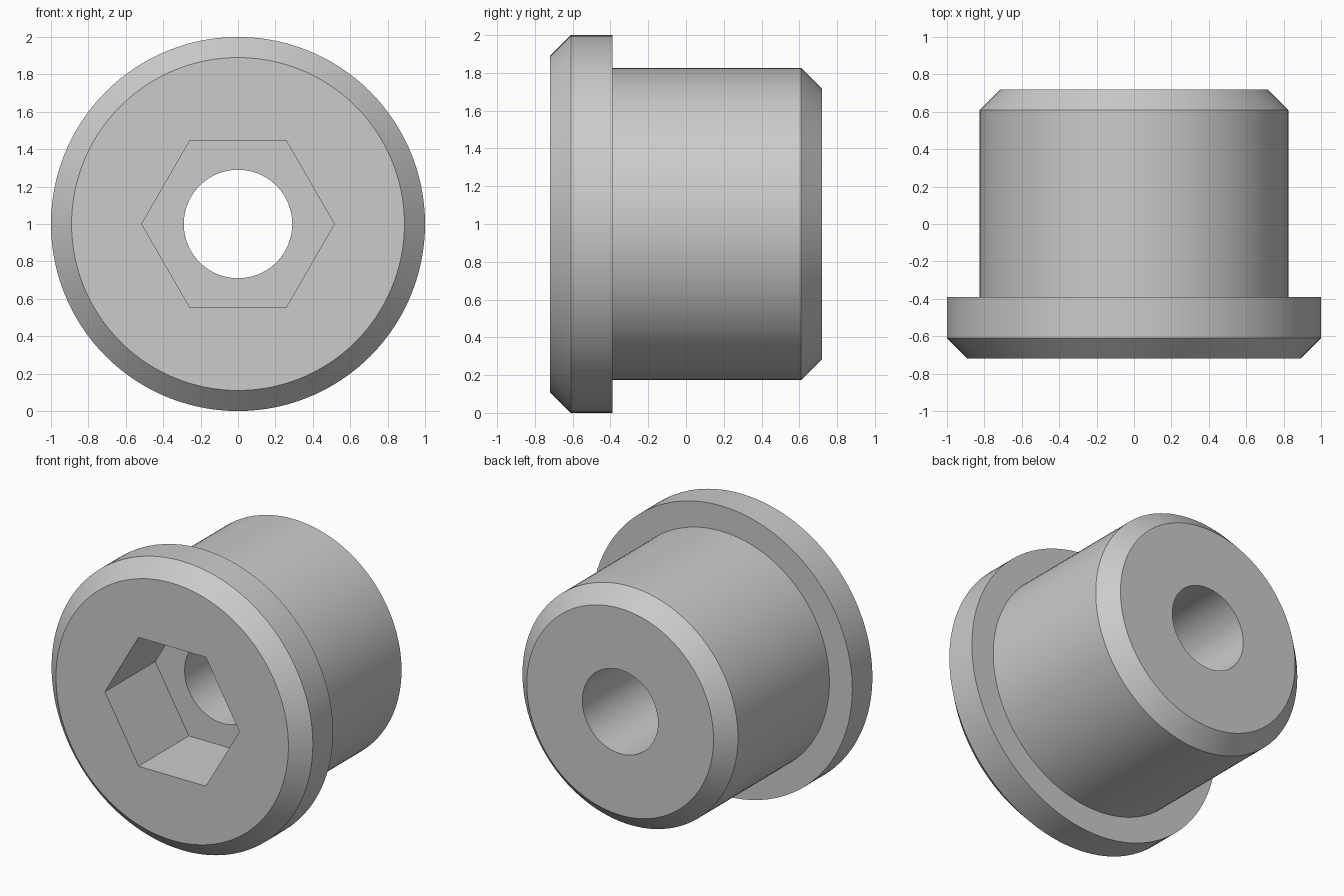
import bpy
import bmesh
from math import cos, sin, pi, radians

cube = bpy.data.objects.get("Cube")
if cube:
    bpy.data.objects.remove(cube, do_unlink=True)

SEGMENTS = 120          # divisible by six so the socket corners fall on vertices
HEX_CORNER = 0.515
BORE = 0.29

metal = bpy.data.materials.new("grey_metal")
metal.use_nodes = True
grey = (0.6, 0.6, 0.6, 1)
metal.diffuse_color = grey
metal.node_tree.nodes["Principled BSDF"].inputs["Base Color"].default_value = grey


def circle(radius):
    return lambda angle: radius


def hexagon(corner):
    # Distance from the centre to the hexagon's side at this angle
    return lambda angle: corner * cos(pi / 6) / cos(angle % (pi / 3) - pi / 6)


# Closed cross-section along y: (position, outline)
stations = [
    (-0.72, hexagon(HEX_CORNER)),   # socket mouth
    (-0.72, circle(0.89)),          # front face
    (-0.61, circle(1.0)),           # flange chamfer
    (-0.39, circle(1.0)),           # flange rim
    (-0.39, circle(0.825)),         # flange shoulder
    (0.61, circle(0.825)),          # body
    (0.72, circle(0.715)),          # end chamfer
    (0.72, circle(BORE)),           # end face
    (-0.17, circle(BORE)),          # bore
    (-0.17, hexagon(HEX_CORNER)),   # socket floor
]

# Flanged plug body with hexagonal socket and through bore
bm = bmesh.new()
rings = []
for y, outline in stations:
    ring = []
    for i in range(SEGMENTS):
        a = 2 * pi * i / SEGMENTS
        r = outline(a)
        ring.append(bm.verts.new((r * cos(a), y, 1 + r * sin(a))))
    rings.append(ring)

for first, second in zip(rings, rings[1:] + rings[:1]):
    for i in range(SEGMENTS):
        j = (i + 1) % SEGMENTS
        bm.faces.new((first[i], first[j], second[j], second[i]))
bmesh.ops.recalc_face_normals(bm, faces=bm.faces)

mesh = bpy.data.meshes.new("flanged_plug")
bm.to_mesh(mesh)
bm.free()
mesh.materials.append(metal)

plug = bpy.data.objects.new("flanged_plug", mesh)
bpy.context.collection.objects.link(plug)
bpy.ops.object.select_all(action='DESELECT')
plug.select_set(True)
bpy.context.view_layer.objects.active = plug
bpy.ops.object.shade_smooth_by_angle(angle=radians(30))
